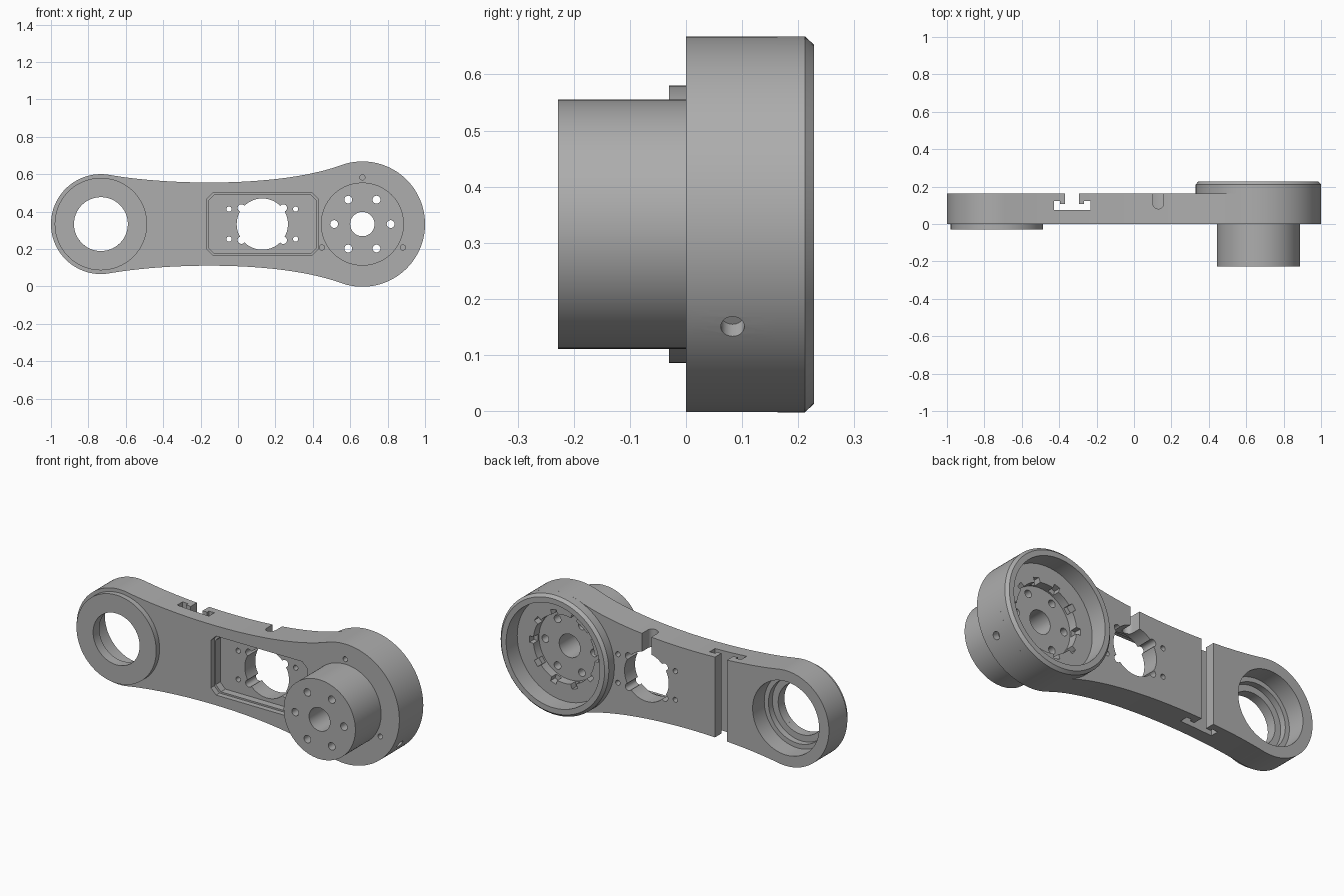
import bpy, bmesh
from math import sin, cos, pi, radians
from mathutils import Vector, Matrix
from mathutils.geometry import interpolate_bezier

if "Cube" in bpy.data.objects:
    bpy.data.objects.remove(bpy.data.objects["Cube"])

grey = bpy.data.materials.new("machined grey")
grey.use_nodes = True
colour = (0.42, 0.42, 0.42, 1)
grey.diffuse_color = colour
grey.node_tree.nodes["Principled BSDF"].inputs["Base Color"].default_value = colour

Z = 0.333                  # height of the centre line
SMALL_X, BIG_X = -0.733, 0.665
SMALL_R, BIG_R = 0.267, 0.335
THICK, RIM = 0.163, 0.228


def finish(name, bm):
    bmesh.ops.recalc_face_normals(bm, faces=bm.faces)
    mesh = bpy.data.meshes.new(name)
    bm.to_mesh(mesh)
    bm.free()
    mesh.materials.append(grey)
    ob = bpy.data.objects.new(name, mesh)
    bpy.context.collection.objects.link(ob)
    return ob


def prism(name, pts, a, b, axis="y"):
    """Extrude a 2D outline from a to b along an axis."""
    place = {"x": lambda u, v: (a, u, v), "y": lambda u, v: (u, a, v),
             "z": lambda u, v: (u, v, a)}[axis]
    bm = bmesh.new()
    face = bm.faces.new([bm.verts.new(place(*p)) for p in pts])
    new = bmesh.ops.extrude_face_region(bm, geom=[face])["geom"]
    step = Vector([b - a if c == axis else 0 for c in "xyz"])
    bmesh.ops.translate(bm, vec=step, verts=[g for g in new if isinstance(g, bmesh.types.BMVert)])
    return finish(name, bm)


def arc(x, z, r, start=0, end=360, n=64):
    full = end - start == 360
    angles = [radians(start + (end - start) * i / (n if full else n - 1)) for i in range(n)]
    return [(x + r * cos(t), z + r * sin(t)) for t in angles]


def lathe(name, x, profile):
    """Spin a closed (radius, y) profile about a front-to-back axis."""
    bm = bmesh.new()
    verts = [bm.verts.new((x + r, y, Z)) for r, y in profile]
    edges = [bm.edges.new((verts[i - 1], verts[i])) for i in range(len(verts))]
    bmesh.ops.spin(bm, geom=verts + edges, cent=(x, 0, Z), axis=(0, 1, 0),
                   angle=2 * pi, steps=96, use_merge=True)
    bmesh.ops.remove_doubles(bm, verts=bm.verts, dist=1e-5)
    return finish(name, bm)


def drill(x, z, r, y0, y1, n=32):
    return prism("cutter", arc(x, z, r, n=n), y0, y1)


def chamfered(x0, x1, z0, z1, c):
    return [(x0 + c, z0), (x1 - c, z0), (x1, z0 + c), (x1, z1 - c),
            (x1 - c, z1), (x0 + c, z1), (x0, z1 - c), (x0, z0 + c)]


def cut(ob, cutters):
    for c in cutters:
        c.hide_render = True
        m = ob.modifiers.new("cut", "BOOLEAN")
        m.operation, m.solver, m.object = "DIFFERENCE", "EXACT", c
    bpy.context.view_layer.update()
    result = ob.evaluated_get(bpy.context.evaluated_depsgraph_get())
    mesh = bpy.data.meshes.new_from_object(result)
    ob.modifiers.clear()
    ob.data = mesh
    for c in cutters:
        bpy.data.objects.remove(c)


# Arm outline: two round ends joined by tangent waisted sides
def on_circle(x, r, deg):
    t = radians(deg)
    return Vector((x + r * cos(t), r * sin(t), 0)), Vector((sin(t), -cos(t), 0))


p0, d0 = on_circle(SMALL_X, SMALL_R, 80)
p1, d1 = on_circle(BIG_X, BIG_R, 110)
side = interpolate_bezier(p0, p0 + d0 * 0.32, p1 - d1 * 0.35, p1, 40)[1:-1]
outline = [(p.x, Z + p.y) for p in side]
outline += arc(BIG_X, Z, BIG_R, 110, -110, 72)
outline += [(p.x, Z - p.y) for p in reversed(side)]
outline += arc(SMALL_X, Z, SMALL_R, 280, 80, 64)
arm = prism("arm", outline, 0, THICK)

# Stepped bearing seat in the small end
cutters = [drill(SMALL_X, Z, r, y, 0.3, 80) for r, y in ((0.206, 0.06), (0.18, 0.025), (0.144, -0.1))]

# Gearbox recess in the large end, with a notched inner pocket
cutters += [drill(BIG_X, Z, 0.29, 0.13, 0.3, 96), drill(BIG_X, Z, 0.19, 0.08, 0.2, 80)]
for i in range(10):
    notch = prism("cutter", [(0.15, -0.018), (0.215, -0.018), (0.215, 0.018), (0.15, 0.018)], 0.09, 0.2)
    notch.data.transform(Matrix.Translation((BIG_X, 0, Z)) @ Matrix.Rotation(2 * pi * i / 10, 4, "Y"))
    cutters.append(notch)


# Bolt circle and shaft bore shared by the arm and the boss
def bolt_holes():
    holes = [drill(BIG_X, Z, 0.065, -0.4, 0.4, 48)]
    return holes + [drill(x, z, 0.021, -0.4, 0.4, 24) for x, z in arc(BIG_X, Z, 0.151, n=6)]


cutters += bolt_holes()

# Blind screw holes on the front and one radial set-screw hole
cutters += [drill(x, z, 0.014, -0.1, 0.05, 20) for x, z in arc(BIG_X, Z, 0.25, 90, 450, 3)]
radial = prism("cutter", arc(0.083, 0, 0.021, n=24), 0.295, 0.4, "x")
radial.data.transform(Matrix.Translation((BIG_X, 0, Z)) @ Matrix.Rotation(radians(33), 4, "Y"))
cutters.append(radial)

# Motor pocket with a lip, its opening, relief notches and screw holes
MOTOR_X = 0.13
for inset, depth in ((0, 0.03), (0.009, 0.07)):
    pts = chamfered(-0.168 + inset, 0.43 - inset, 0.168 + inset, 0.498 - inset, 0.032)
    cutters.append(prism("cutter", pts, -0.1, depth))
cutters.append(drill(MOTOR_X, Z, 0.137, -0.2, 0.3, 64))
for sx in (-1, 1):
    for sz in (-1, 1):
        cutters.append(drill(MOTOR_X + sx * 0.112, Z + sz * 0.086, 0.02, -0.2, 0.3, 24))
        cutters.append(drill(MOTOR_X + sx * 0.178, Z + sz * 0.08, 0.014, -0.2, 0.3, 20))

# Cable groove from the opening to the upper edge
groove = arc(MOTOR_X, 0.11, 0.029, 180, 360, 20) + [(MOTOR_X + 0.029, 0.3), (MOTOR_X - 0.029, 0.3)]
cutters.append(prism("cutter", groove, Z + 0.05, 0.9, "z"))

# Hooked T-slot across the back
half = [(0.0375, 0.3), (0.0375, 0.107), (0.065, 0.107), (0.065, 0.123), (0.098, 0.123), (0.098, 0.075)]
slot = [(-0.331 + u, v) for u, v in half] + [(-0.331 - u, v) for u, v in reversed(half)]
cutters.append(prism("cutter", slot, -0.1, 0.9, "z"))
cut(arm, cutters)

# Raised chamfered rim on the back of the large end
rim = lathe("housing_rim", BIG_X, [(0.29, THICK), (BIG_R, THICK), (BIG_R, 0.212),
                                   (BIG_R - 0.015, RIM), (0.29, RIM)])

# Output boss on the front of the large end
boss = prism("output_boss", arc(BIG_X, Z, 0.222, n=96), -0.228, 0)
cut(boss, bolt_holes())

# Raised collar on the front of the small end
collar = lathe("bearing_collar", SMALL_X, [(0.144, -0.03), (0.247, -0.03), (0.247, 0), (0.144, 0)])

bpy.ops.object.select_all(action="DESELECT")
for ob in (arm, rim, boss, collar):
    ob.select_set(True)
bpy.context.view_layer.objects.active = arm
bpy.ops.object.shade_smooth_by_angle(angle=radians(25))
